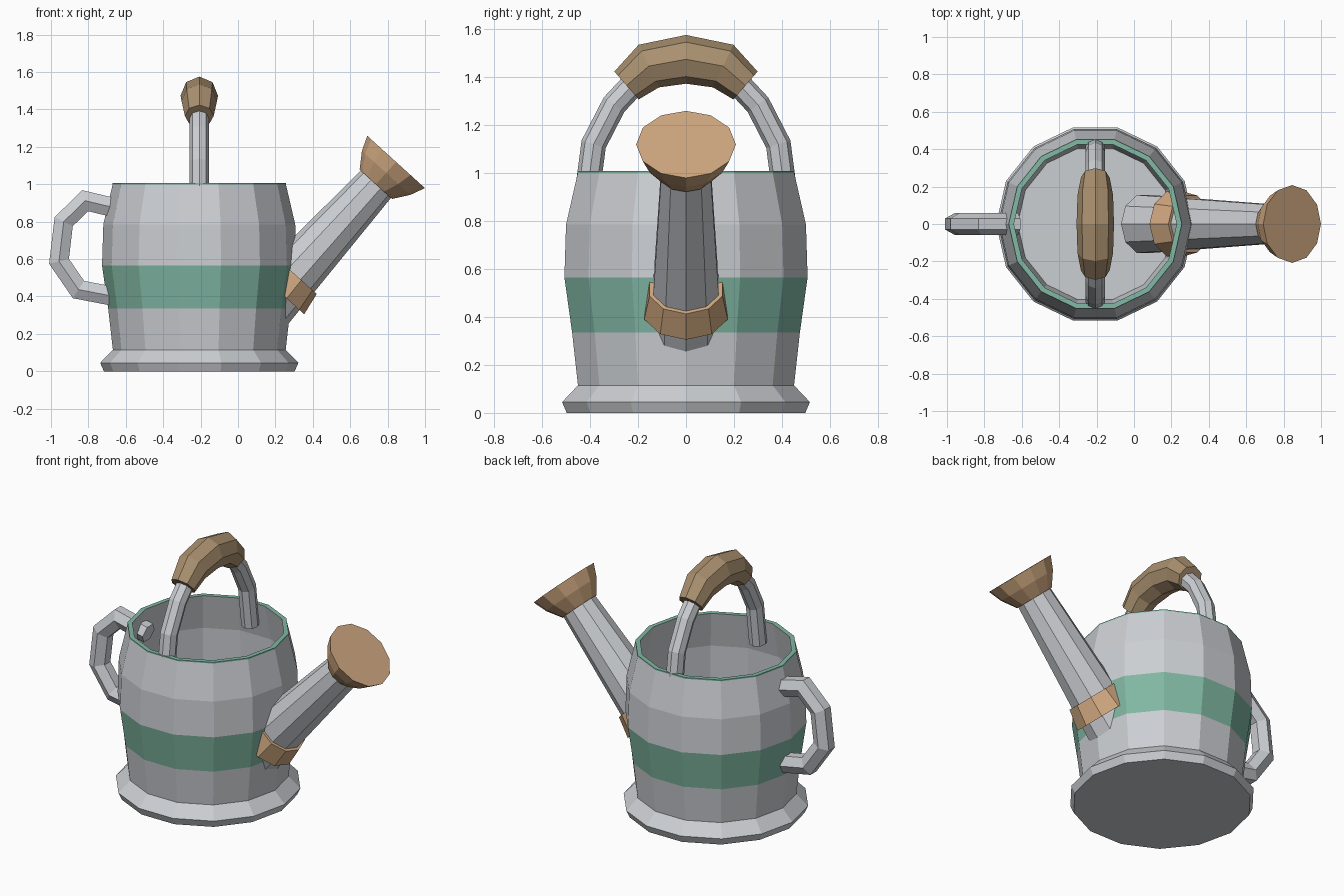
import bpy, bmesh
from math import pi, cos, sin
from mathutils import Vector

if "Cube" in bpy.data.objects:
    bpy.data.objects.remove(bpy.data.objects["Cube"])

CX = -0.207  # axis of the can body


def material(name, rgb):
    m = bpy.data.materials.new(name)
    m.diffuse_color = (*rgb, 1)
    m.use_nodes = True
    m.node_tree.nodes["Principled BSDF"].inputs["Base Color"].default_value = m.diffuse_color
    return m


GREY = material("zinc", (0.6, 0.62, 0.65))
GREEN = material("green_paint", (0.22, 0.48, 0.37))
COPPER = material("copper", (0.64, 0.40, 0.22))
WOOD = material("wood", (0.40, 0.28, 0.16))


def skin(name, rings, mats, painted=()):
    """Bridge a list of point rings and cap both ends."""
    bm = bmesh.new()
    loops = [[bm.verts.new(p) for p in ring] for ring in rings]
    n = len(loops[0])
    for k, (a, b) in enumerate(zip(loops, loops[1:])):
        for i in range(n):
            j = (i + 1) % n
            f = bm.faces.new((a[i], a[j], b[j], b[i]))
            f.material_index = 1 if k in painted else 0
    bm.faces.new(loops[0])
    bm.faces.new(loops[-1])
    bmesh.ops.recalc_face_normals(bm, faces=bm.faces)
    mesh = bpy.data.meshes.new(name)
    bm.to_mesh(mesh)
    bm.free()
    for m in mats:
        mesh.materials.append(m)
    ob = bpy.data.objects.new(name, mesh)
    bpy.context.collection.objects.link(ob)
    return ob


def tube(name, path, radii, sides, normal, mat, phase=0.0):
    """Sweep a polygon along a path lying in the plane with the given normal."""
    pts = [Vector(p) for p in path]
    a = Vector(normal)
    rings = []
    for i, p in enumerate(pts):
        d0 = (p - pts[max(i - 1, 0)]).normalized()
        d1 = (pts[min(i + 1, len(pts) - 1)] - p).normalized()
        t = (d0 + d1).normalized()
        miter = 1 / max(t.dot(d1), t.dot(d0))
        b = t.cross(a)
        angles = [phase + 2 * pi * k / sides for k in range(sides)]
        rings.append([p + radii[i] * (b * cos(q) * miter + a * sin(q)) for q in angles])
    return skin(name, rings, [mat])


# Can body: outer wall, rim, inner wall and floor in one lathe profile
profile = [(0.51, 0), (0.53, 0.045), (0.462, 0.115), (0.487, 0.335), (0.52, 0.565),
           (0.513, 0.785), (0.463, 1.0), (0.463, 1.008), (0.435, 1.008),
           (0.482, 0.785), (0.488, 0.565), (0.457, 0.335), (0.415, 0.09)]
rings = [[(CX + r * cos(2 * pi * k / 14), r * sin(2 * pi * k / 14), z) for k in range(14)]
         for r, z in profile]
skin("can_body", rings, [GREY, GREEN], painted=(3, 6, 7))

# Spout, collar and rose share one slanted axis, measured from the spout tip
tip, axis = Vector((0.737, 0, 1.0)), Vector((0.672, 0, 0.741))


def along(*dists):
    return [tip + axis * d for d in dists]


Y, X = (0, 1, 0), (1, 0, 0)
tube("spout", along(-1.02, 0.02), [0.163, 0.108], 10, Y, GREY)
tube("spout_collar", along(-0.772, -0.647), [0.183, 0.16], 10, Y, COPPER)
tube("spout_rose", along(0, 0.082, 0.161), [0.117, 0.175, 0.208], 12, Y, COPPER)

# Side handle
side = [(-0.62, 0.865), (-0.817, 0.912), (-0.932, 0.80),
        (-0.957, 0.588), (-0.853, 0.437), (-0.65, 0.398)]
tube("side_handle", [(x, 0, z) for x, z in side], [0.059] * 6, 6, Y, GREY, pi / 6)

# Carrying arch and its grip, mirrored across y = 0


def arch(half):
    full = half + [(-y, z) for y, z in reversed(half) if y]
    return [(CX, y, z) for y, z in full]


tube("top_handle", arch([(0.418, 0.87), (0.385, 1.12), (0.30, 1.285), (0.16, 1.435), (0, 1.472)]),
     [0.052] * 9, 8, X, GREY)
tube("handle_grip", arch([(0.248, 1.365), (0.155, 1.446), (0, 1.474)]),
     [0.077, 0.095, 0.1, 0.095, 0.077], 8, X, WOOD)
